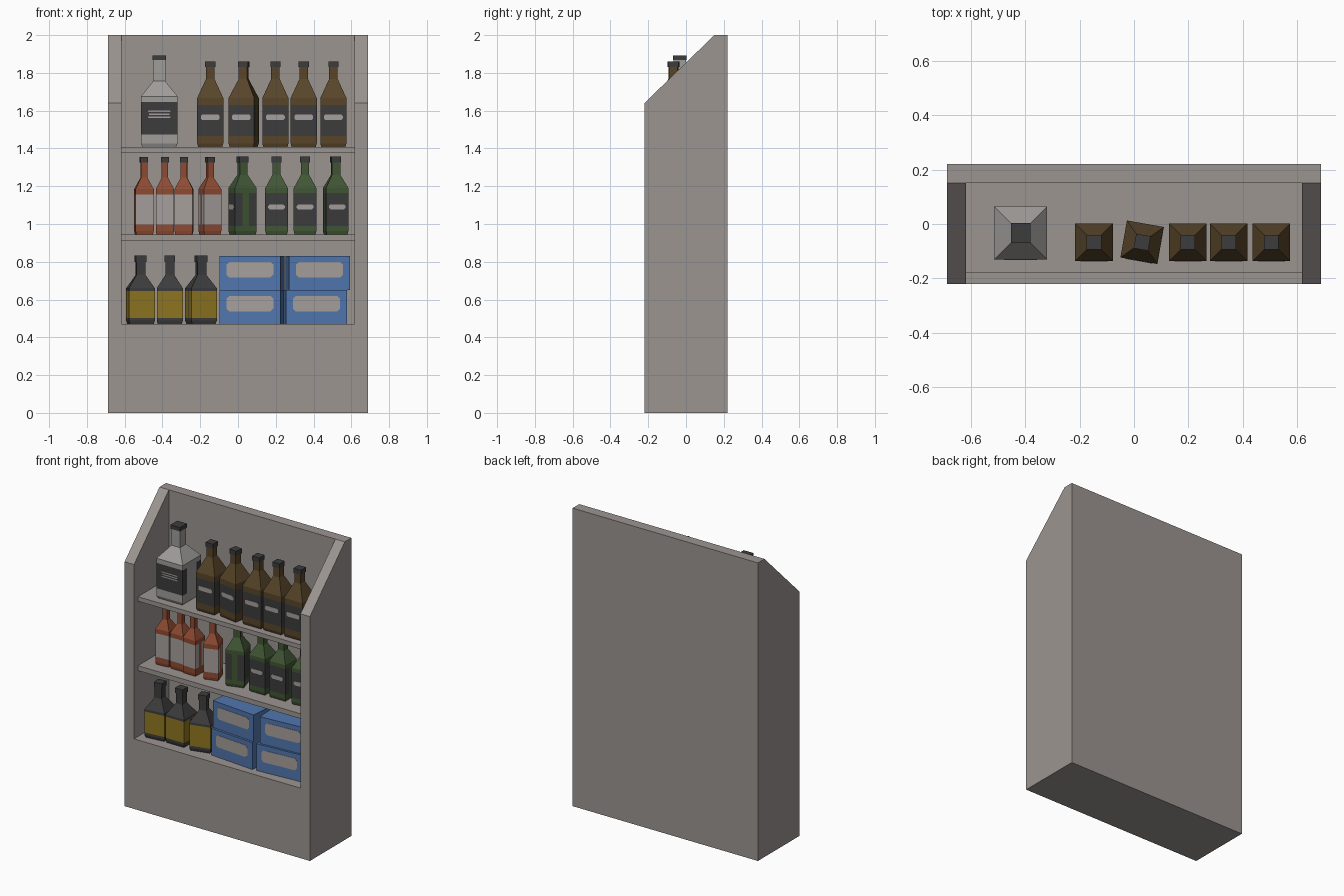
import bpy
import math
from mathutils import Matrix

if "Cube" in bpy.data.objects:
    bpy.data.objects.remove(bpy.data.objects["Cube"])


def lin(c):
    c /= 255
    return c / 12.92 if c <= 0.04045 else ((c + 0.055) / 1.055) ** 2.4


def material(name, r, g, b):
    m = bpy.data.materials.new(name)
    m.diffuse_color = (lin(r), lin(g), lin(b), 1)
    m.use_nodes = True
    m.node_tree.nodes["Principled BSDF"].inputs["Base Color"].default_value = m.diffuse_color
    return m


STONE = material("warm_grey", 156, 149, 145)
PALE = material("pale_label", 166, 159, 156)
DARK = material("charcoal", 60, 60, 61)
CLEAR = material("clear_grey_glass", 160, 157, 154)
BROWN = material("brown_glass", 88, 69, 41)
RED = material("red_glass", 143, 75, 50)
GREEN = material("green_glass", 65, 86, 52)
YELLOW = material("yellow_label", 142, 117, 32)
BLUE = material("blue_card", 80, 118, 174)


def make(name, verts, faces, mats, indices=None, matrix=None):
    mesh = bpy.data.meshes.new(name)
    mesh.from_pydata(verts, [], faces)
    for m in mats:
        mesh.materials.append(m)
    if indices:
        for p, i in zip(mesh.polygons, indices):
            p.material_index = i
    ob = bpy.data.objects.new(name, mesh)
    bpy.context.collection.objects.link(ob)
    if matrix:
        ob.matrix_world = matrix
    return ob


def loft(name, rings, mats, rule=None, matrix=None):
    """Closed solid through equal-length rings; rule(level, side) gives the material."""
    n = len(rings[0])
    verts = [v for r in rings for v in r]
    faces, idx = [], []
    for k in range(len(rings) - 1):
        for i in range(n):
            j = (i + 1) % n
            faces.append((k * n + i, k * n + j, (k + 1) * n + j, (k + 1) * n + i))
            idx.append(rule(k, i) if rule else 0)
    last = len(rings) - 1
    faces += [tuple(reversed(range(n))), tuple(range(last * n, last * n + n))]
    idx += [0, rule(last - 1, 0) if rule else 0]
    return make(name, verts, faces, mats, idx, matrix)


def box(name, x0, x1, y0, y1, z0, z1, mat, matrix=None):
    rings = [[(x0, y0, z), (x1, y0, z), (x1, y1, z), (x0, y1, z)] for z in (z0, z1)]
    return loft(name, rings, [mat], None, matrix)


def plate(name, half_w, z0, z1, y, mat, matrix, cut):
    """Thin front plate with clipped corners, facing -y."""
    w = half_w
    prof = [(-w + cut, z0), (w - cut, z0), (w, z0 + cut), (w, z1 - cut),
            (w - cut, z1), (-w + cut, z1), (-w, z1 - cut), (-w, z0 + cut)]
    rings = [[(x, yy, z) for x, z in prof] for yy in (y + 0.001, y - 0.002)]
    return loft(name, rings, [mat], None, matrix)


def place(x, y, z, deg):
    return Matrix.Translation((x, y, z)) @ Matrix.Rotation(math.radians(deg), 4, 'Z')


# Cabinet: sloped sides, back, base block and two shelves
side_profile = [(-0.22, 0), (0.22, 0), (0.22, 2), (0.15, 2), (-0.22, 1.64)]
for label, x0, x1 in (("left", -0.688, -0.618), ("right", 0.618, 0.688)):
    loft(label + "_side_panel", [[(x, y, z) for y, z in side_profile] for x in (x0, x1)], [STONE])
box("back_panel", -0.618, 0.618, 0.15, 0.22, 0, 2, STONE)
box("base_block", -0.618, 0.618, -0.22, 0.15, 0, 0.47, STONE)
box("upper_shelf", -0.618, 0.618, -0.178, 0.15, 1.378, 1.408, STONE)
box("middle_shelf", -0.618, 0.618, -0.178, 0.15, 0.912, 0.945, STONE)


def bottle(name, spec, x, y, deg):
    """Square bottle; its label wraps front and back and leaves a gap on each side."""
    z0, h, n, gap, lab0, lab1, body, neck, cap, top, glass, lab, emblem = spec
    m = place(x, y, z0, deg)
    c = 0.004  # cap overhang
    levels = [(h * 0.92, z0), (h, z0 + 0.018), (h, lab0), (h, lab1), (h, body),
              (n, neck), (n, cap), (n + c, cap), (n + c, top)]
    rings = []
    for r, z in levels:
        g = r * gap
        pts = [(-r, -r), (r, -r), (r, -g), (r, g), (r, r), (-r, r), (-r, g), (-r, -g)]
        rings.append([(px, py, z - z0) for px, py in pts])

    def rule(level, side):
        if level >= 6:
            return 2
        return 1 if level == 2 and side not in (2, 6) else 0

    loft(name, rings, [glass, lab, DARK], rule, m)
    for k, (ew, e0, e1) in enumerate(emblem):
        plate(name + "_emblem_%d" % k, ew, e0 - z0, e1 - z0, -h, PALE, m,
              min(0.008, (e1 - e0) * 0.3))


# base z, half width, neck half width, gap, label z range, body top, neck z, cap z, top z
BIG = (1.408, 0.097, 0.032, 0.5, 1.475, 1.645, 1.676, 1.756, 1.867, 1.893, CLEAR, DARK,
       [(0.06, 1.592, 1.600), (0.055, 1.577, 1.585), (0.06, 1.562, 1.570)])
ALE = (1.408, 0.069, 0.023, 0.25, 1.465, 1.63, 1.667, 1.767, 1.83, 1.861, BROWN, DARK,
       [(0.05, 1.55, 1.58)])
SAUCE = (0.945, 0.048, 0.017, 0.25, 0.997, 1.155, 1.185, 1.245, 1.325, 1.354, RED, PALE, [])
WINE = (0.945, 0.06, 0.022, 0.3, 0.99, 1.165, 1.19, 1.26, 1.325, 1.357, GREEN, DARK,
        [(0.044, 1.077, 1.104)])
RUM = (0.47, 0.069, 0.024, 0.12, 0.503, 0.645, 0.66, 0.73, 0.80, 0.833, DARK, YELLOW, [])

# Bottles: (x, y, turn in degrees)
groups = [
    ("large_clear_bottle", BIG, [(-0.417, -0.033, 0)]),
    ("brown_bottle", ALE, [(-0.147, -0.067, 0), (0.03, -0.067, -10), (0.198, -0.067, 0),
                           (0.348, -0.067, 0), (0.505, -0.067, 0)]),
    ("red_bottle", SAUCE, [(-0.498, -0.05, 5), (-0.387, -0.05, 0), (-0.286, -0.06, -2),
                           (-0.149, -0.05, 18)]),
    ("green_bottle", WINE, [(0.024, -0.035, -73), (0.204, -0.03, 0), (0.355, -0.03, 0),
                            (0.517, -0.03, 8)]),
    ("yellow_label_bottle", RUM, [(-0.516, -0.09, 6), (-0.361, -0.085, 0), (-0.196, -0.08, 14)]),
]
for name, spec, spots in groups:
    for i, (x, y, deg) in enumerate(spots, 1):
        bottle("%s_%d" % (name, i), spec, x, y, deg)

# Blue cartons with a pale front panel, stacked two by two
for name, x, y, z, deg in (("lower_left", 0.074, -0.025, 0.47, -5),
                           ("lower_right", 0.406, -0.025, 0.47, 4),
                           ("upper_left", 0.074, -0.01, 0.65, -5),
                           ("upper_right", 0.422, -0.01, 0.65, 4)):
    m = place(x, y, z, deg)
    box(name + "_carton", -0.162, 0.162, -0.13, 0.13, 0, 0.18, BLUE, m)
    plate(name + "_carton_panel", 0.125, 0.068, 0.148, -0.13, PALE, m, 0.014)
